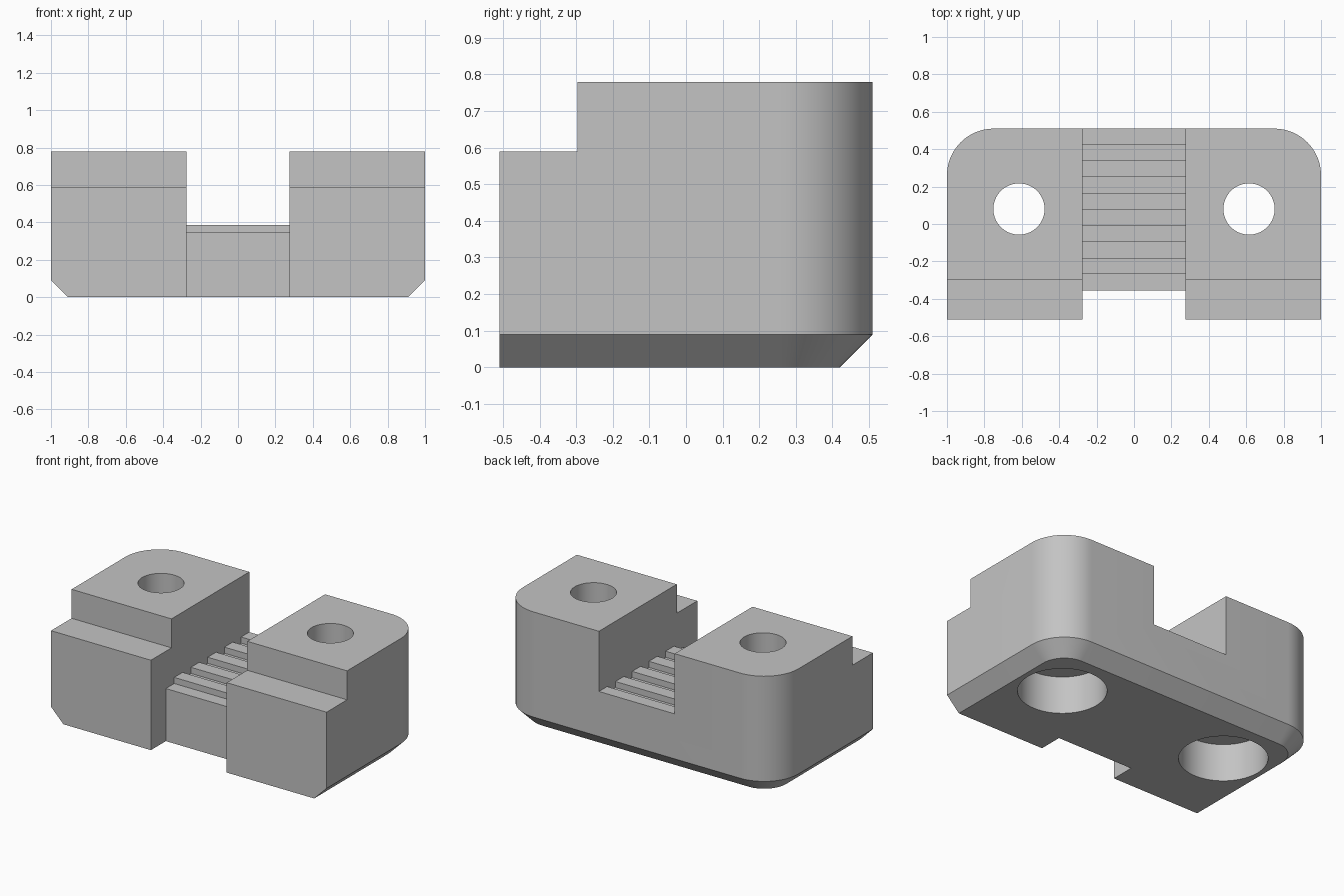
import bpy
import bmesh
from math import pi, cos, sin, radians

cube = bpy.data.objects.get("Cube")
if cube:
    bpy.data.objects.remove(cube, do_unlink=True)

HALF_X, HALF_Y, TOP = 1.0, 0.51, 0.78
CHAMFER, RADIUS = 0.09, 0.25
CHANNEL = 0.275
FLOOR, RIDGE = 0.345, 0.385
CHANNEL_FRONT, PITCH = -0.355, 0.0867

grey = bpy.data.materials.new("plain_grey")
grey.use_nodes = True
grey.diffuse_color = (0.55, 0.55, 0.55, 1)
grey.node_tree.nodes["Principled BSDF"].inputs["Base Color"].default_value = grey.diffuse_color


def make_object(name, bm):
    bmesh.ops.recalc_face_normals(bm, faces=bm.faces)
    mesh = bpy.data.meshes.new(name)
    bm.to_mesh(mesh)
    bm.free()
    mesh.materials.append(grey)
    obj = bpy.data.objects.new(name, mesh)
    bpy.context.collection.objects.link(obj)
    return obj


def loft(name, rings):
    """Skin a stack of equal-length rings and cap both ends."""
    bm = bmesh.new()
    loops = [[bm.verts.new(p) for p in ring] for ring in rings]
    n = len(loops[0])
    for a, b in zip(loops, loops[1:]):
        for i in range(n):
            j = (i + 1) % n
            bm.faces.new((a[i], a[j], b[j], b[i]))
    bm.faces.new(loops[0])
    bm.faces.new(loops[-1])
    return make_object(name, bm)


def outline(z, inset=0.0):
    """Plan shape with rounded back corners and a square front."""
    r = RADIUS - inset
    cx, cy = HALF_X - RADIUS, HALF_Y - RADIUS
    steps = 16
    arc = [(cx + r * cos(pi / 2 * i / steps), cy + r * sin(pi / 2 * i / steps))
           for i in range(steps + 1)]
    right = [(HALF_X - inset, -HALF_Y)] + arc
    left = [(-x, y) for x, y in reversed(right)]
    return [(x, y, z) for x, y in right + left]


def side_prism(name, profile, half_width):
    """Extrude a y-z profile across x."""
    return loft(name, [[(x, y, z) for y, z in profile] for x in (-half_width, half_width)])


def cylinder(name, x, y, radius, z0, z1):
    n = 64
    ring = [(x + radius * cos(2 * pi * i / n), y + radius * sin(2 * pi * i / n))
            for i in range(n)]
    return loft(name, [[(px, py, z) for px, py in ring] for z in (z0, z1)])


# Body with a chamfered lower edge on the sides and back
body = loft("clamp_body", [outline(0, CHAMFER), outline(CHAMFER), outline(TOP)])

# Central channel: front recess and ridged floor in one stepped profile
steps = [(CHANNEL_FRONT, -0.2)]
for i in range(10):
    y = CHANNEL_FRONT + i * PITCH
    z = RIDGE if i % 2 else FLOOR
    end = 1.0 if i == 9 else y + PITCH
    steps += [(y, z), (end, z)]
channel = [(-1, -0.2)] + steps + [(1, 2), (-1, 2)]
cutters = [side_prism("channel_cutter", channel, CHANNEL)]

# Step along the upper front edge
ledge = [(-1, 0.59), (-0.297, 0.59), (-0.297, 2), (-1, 2)]
cutters.append(side_prism("ledge_cutter", ledge, 1.5))

# Bolt holes with wide counterbores underneath
for side, x in (("left", 0.615), ("right", -0.615)):
    cutters.append(cylinder(side + "_bolt_cutter", x, 0.08, 0.137, -0.2, 1))
    cutters.append(cylinder(side + "_counterbore_cutter", x, 0.08, 0.262, -0.3, 0.245))

bpy.ops.object.select_all(action="DESELECT")
bpy.context.view_layer.objects.active = body
body.select_set(True)
for cutter in cutters:
    cutter.hide_render = True
    cut = body.modifiers.new(cutter.name, "BOOLEAN")
    cut.operation = "DIFFERENCE"
    cut.solver = "EXACT"
    cut.object = cutter
    bpy.ops.object.modifier_apply(modifier=cut.name)
    bpy.data.objects.remove(cutter, do_unlink=True)

# Smooth curved walls, crisp edges elsewhere
bpy.ops.object.shade_smooth_by_angle(angle=radians(30))
